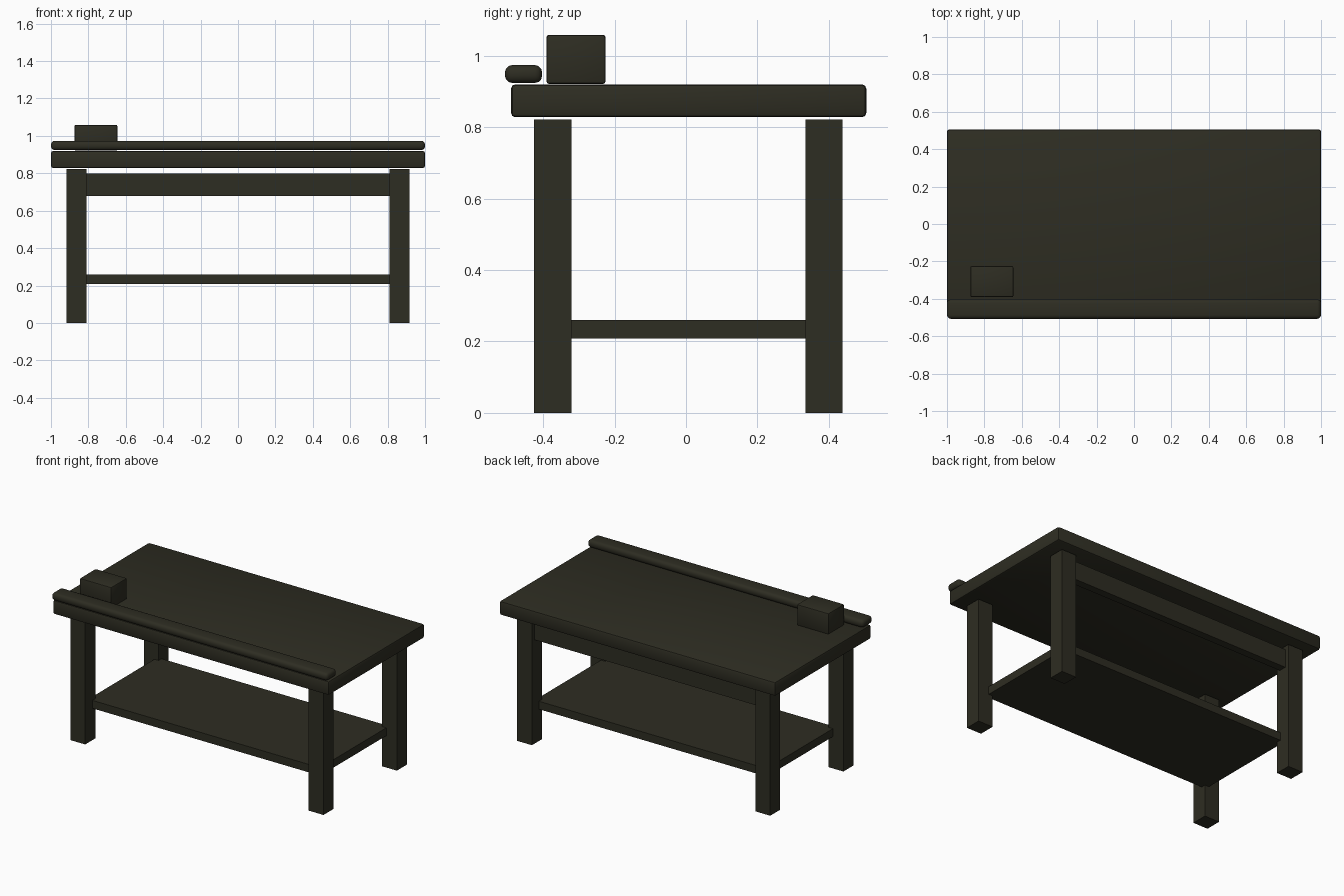
import bpy

old = bpy.data.objects.get("Cube")
if old:
    bpy.data.objects.remove(old, do_unlink=True)

wood = bpy.data.materials.new("dark_olive_wood")
wood.use_nodes = True
colour = (0.027, 0.026, 0.016, 1)
wood.diffuse_color = colour
wood.node_tree.nodes["Principled BSDF"].inputs["Base Color"].default_value = colour


def box(name, xs, ys, zs, bevel=0, segments=2):
    """Box spanning the given ranges, with optional rounded edges."""
    spans = (xs, ys, zs)
    bpy.ops.mesh.primitive_cube_add(size=1, location=[(a + b) / 2 for a, b in spans])
    ob = bpy.context.object
    ob.name = name
    ob.scale = [b - a for a, b in spans]
    bpy.ops.object.transform_apply(location=False, rotation=False, scale=True)
    ob.data.materials.append(wood)
    if bevel:
        mod = ob.modifiers.new("rounded_edges", "BEVEL")
        mod.width = bevel
        mod.segments = segments
        bpy.ops.object.modifier_apply(modifier=mod.name)
        bpy.ops.object.shade_smooth_by_angle()
    return ob


# Table top
box("table_top", (-1, 1), (-0.49, 0.505), (0.828, 0.92), 0.012)

# Four square legs
for end, ys in (("front", (-0.425, -0.32)), ("back", (0.335, 0.438))):
    for side, xs in (("left", (0.81, 0.917)), ("right", (-0.917, -0.81))):
        box(f"{end}_{side}_leg", xs, ys, (0, 0.822))

# Back apron and lower shelf, let into the legs
box("back_apron", (-0.84, 0.84), (0.36, 0.41), (0.68, 0.80))
box("lower_shelf", (-0.84, 0.84), (-0.35, 0.365), (0.208, 0.26))

# Rounded rail along the front edge
box("front_rail", (-1, 1), (-0.507, -0.403), (0.924, 0.974), 0.02, 3)

# Block standing on the top
box("bench_block", (-0.875, -0.645), (-0.391, -0.225), (0.921, 1.059), 0.008)
